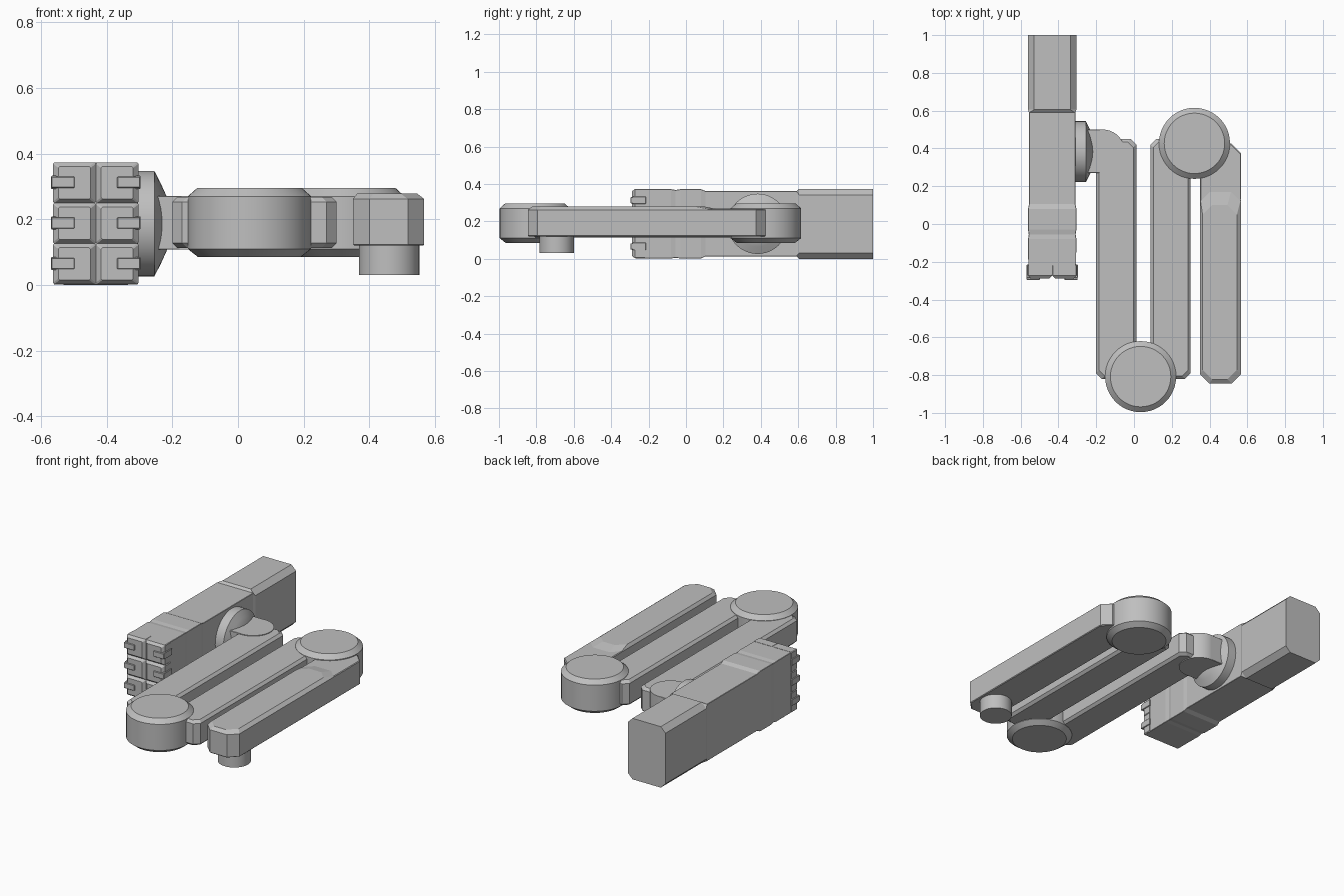
import bpy
import math

if "Cube" in bpy.data.objects:
    bpy.data.objects.remove(bpy.data.objects["Cube"])

grey = bpy.data.materials.new("plain_grey")
grey.use_nodes = True
COLOUR = (0.52, 0.52, 0.52, 1)
grey.diffuse_color = COLOUR
grey.node_tree.nodes["Principled BSDF"].inputs["Base Color"].default_value = COLOUR


def loft(name, rings, smooth=False):
    """Skin a list of equal-length rings and cap both ends."""
    n = len(rings[0])
    verts = [p for ring in rings for p in ring]
    faces = [[i * n + j, i * n + (j + 1) % n, (i + 1) * n + (j + 1) % n, (i + 1) * n + j]
             for i in range(len(rings) - 1) for j in range(n)]
    faces += [list(range(n))[::-1], [(len(rings) - 1) * n + j for j in range(n)]]
    mesh = bpy.data.meshes.new(name)
    mesh.from_pydata(verts, [], faces)
    mesh.materials.append(grey)
    obj = bpy.data.objects.new(name, mesh)
    bpy.context.collection.objects.link(obj)
    bpy.ops.object.select_all(action='DESELECT')
    bpy.context.view_layer.objects.active = obj
    obj.select_set(True)
    # make every face point outwards
    bpy.ops.object.mode_set(mode='EDIT')
    bpy.ops.mesh.select_all(action='SELECT')
    bpy.ops.mesh.normals_make_consistent(inside=False)
    bpy.ops.object.mode_set(mode='OBJECT')
    if smooth:
        bpy.ops.object.shade_smooth_by_angle(angle=math.radians(25))
    return obj


def octagon(a0, a1, b0, b1, c):
    """Rectangle with its corners cut by c."""
    return [(a0 + c, b0), (a1 - c, b0), (a1, b0 + c), (a1, b1 - c),
            (a1 - c, b1), (a0 + c, b1), (a0, b1 - c), (a0, b0 + c)]


def turned(name, centre, profile, axis='Z', sides=48):
    """Turn a (distance, radius) profile around an axis."""
    rings = []
    for d, r in profile:
        ring = []
        for k in range(sides):
            t = 2 * math.pi * k / sides
            u, v = r * math.cos(t), r * math.sin(t)
            if axis == 'Z':
                ring.append((centre[0] + u, centre[1] + v, d))
            else:
                ring.append((d, centre[0] + u, centre[1] + v))
        rings.append(ring)
    return loft(name, rings, True)


def bar(name, x0, x1, y0, y1, z0, z1, corner, bevel):
    """Flat bar with cut corners and bevelled top and bottom rims."""
    rings = []
    for z, i in ((z0, bevel), (z0 + bevel, 0), (z1 - bevel, 0), (z1, bevel)):
        rings.append([(x, y, z) for x, y in
                      octagon(x0 + i, x1 - i, y0 + i, y1 - i, corner)])
    return loft(name, rings)


def box(name, x0, x1, y0, y1, z0, z1):
    return bar(name, x0, x1, y0, y1, z0, z1, 0.002, 0.002)


# Clamp body: sections along y as (y, half width, bottom, top, corner cut)
MID = -0.433
sections = [(-0.27, 0.126, 0.002, 0.372, 0.002), (-0.08, 0.128, 0.002, 0.372, 0.002),
            (-0.055, 0.124, 0.005, 0.368, 0.002), (-0.03, 0.128, 0.002, 0.372, 0.002),
            (0.08, 0.128, 0.002, 0.372, 0.002), (0.105, 0.123, 0.013, 0.362, 0.002),
            (0.59, 0.123, 0.013, 0.362, 0.002), (0.605, 0.128, 0, 0.374, 0.032),
            (1.0, 0.128, 0, 0.374, 0.032)]
loft("clamp_body", [[(x, y, z) for x, z in octagon(MID - h, MID + h, z0, z1, c)]
                    for y, h, z0, z1, c in sections])

# Front pads with side clips, three rows on each side
for row in range(3):
    low = 0.003 + row * 0.1235
    mid = low + 0.063
    for side in (-1, 1):
        tag = f"{'left' if side > 0 else 'right'}_{row + 1}"
        x0, x1 = sorted((MID, MID + side * 0.13))
        rings = []
        for y, i in ((-0.22, 0), (-0.273, 0), (-0.289, 0.016)):
            rings.append([(x, y, z) for x, z in
                          octagon(x0 + i, x1 - i, low + i * 0.8, low + 0.1235 - i * 0.8, 0.004)])
        loft("front_pad_" + tag, rings)
        x0, x1 = sorted((MID + side * 0.065, MID + side * 0.135))
        box("clip_tab_" + tag, x0, x1, -0.296, -0.27, mid - 0.017, mid + 0.017)
        x0, x1 = sorted((MID + side * 0.12, MID + side * 0.136))
        box("clip_arm_" + tag, x0, x1, -0.285, -0.215, mid - 0.02, mid + 0.02)

# Swivel disc on the clamp side, and the knuckle it carries
turned("swivel_disc", (0.383, 0.187),
       [(-0.32, 0.161), (-0.255, 0.161), (-0.235, 0.122), (-0.215, 0.078)], 'X')
turned("knuckle", (-0.165, 0.385), [(0.108, 0.115), (0.272, 0.115)])
box("knuckle_neck", -0.245, -0.165, 0.27, 0.5, 0.108, 0.272)

# Folding arm links
bar("first_link", -0.2, 0.012, -0.82, 0.45, 0.113, 0.268, 0.03, 0.015)
bar("second_link", 0.088, 0.3, -0.82, 0.45, 0.113, 0.268, 0.03, 0.015)

# Third link, with its raised top running out before the hinge
bar("third_link", 0.35, 0.567, -0.845, 0.425, 0.12, 0.265, 0.05, 0.004)
rings = []
for z, inset, end in ((0.25, 0, 0.2), (0.262, 0, 0.185), (0.279, 0.022, 0.1)):
    rings.append([(x, y, z) for x, y in
                  octagon(0.35 + inset * 0.6, 0.567 - inset, -0.845 + inset, end, 0.05)])
loft("third_link_raised_top", rings)

# Hinges between the links, and the end peg
for name, centre in (("front_hinge", (0.035, -0.808)), ("back_hinge", (0.32, 0.427))):
    turned(name, centre, [(0.085, 0.156), (0.11, 0.188), (0.27, 0.188), (0.295, 0.16)])
turned("end_peg", (0.46, -0.692), [(0.03, 0.092), (0.14, 0.092)])
